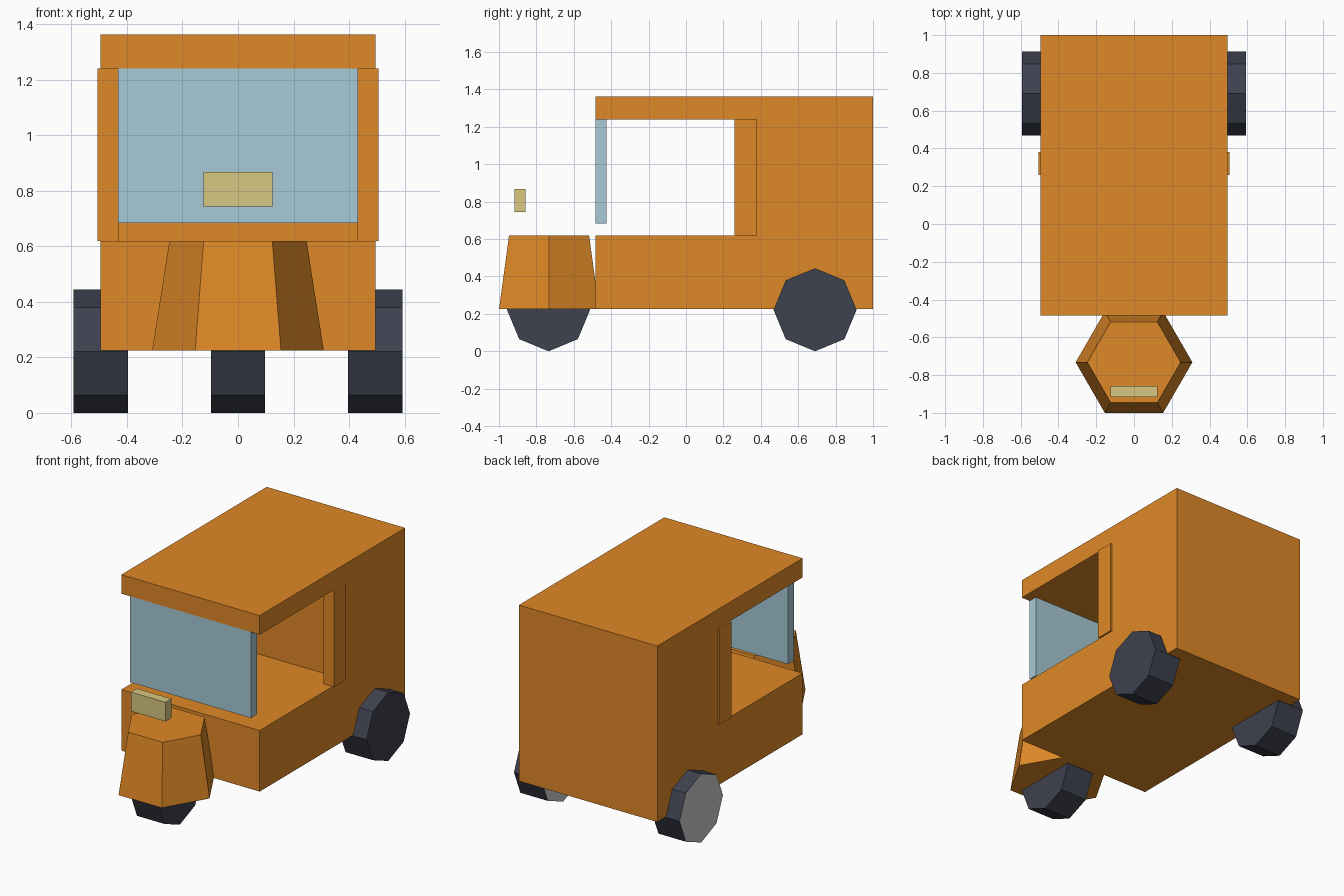
import bpy, bmesh
from math import sin, cos, tau

if "Cube" in bpy.data.objects:
    bpy.data.objects.remove(bpy.data.objects["Cube"])


def material(name, rgb):
    m = bpy.data.materials.new(name)
    m.diffuse_color = (*rgb, 1)
    m.use_nodes = True
    m.node_tree.nodes["Principled BSDF"].inputs["Base Color"].default_value = m.diffuse_color
    return m


ORANGE = material("orange paint", (0.74, 0.25, 0.02))
GLASS = material("pale glass", (0.39, 0.59, 0.67))
LAMP = material("cream lamp", (0.69, 0.58, 0.22))
TYRE = material("dark tyre", (0.048, 0.054, 0.077))
HUB = material("light grey", (0.55, 0.55, 0.55))


def loft(name, start, end, *mats):
    """Closed solid between two matching outlines; a second material goes on the start cap."""
    bm = bmesh.new()
    a = [bm.verts.new(p) for p in start]
    b = [bm.verts.new(p) for p in end]
    cap = bm.faces.new(a)
    bm.faces.new(b[::-1])
    n = len(a)
    for i in range(n):
        j = (i + 1) % n
        bm.faces.new((a[j], a[i], b[i], b[j]))
    cap.material_index = len(mats) - 1
    bmesh.ops.recalc_face_normals(bm, faces=bm.faces)
    me = bpy.data.meshes.new(name)
    bm.to_mesh(me)
    bm.free()
    for m in mats:
        me.materials.append(m)
    ob = bpy.data.objects.new(name, me)
    bpy.context.collection.objects.link(ob)
    return ob


def side_prism(name, profile, x0, x1, *mats):
    """Extrude a (y, z) profile along x."""
    return loft(name, [(x0, y, z) for y, z in profile],
                [(x1, y, z) for y, z in profile], *mats)


def box(name, x, y, z, mat):
    return side_prism(name, [(y[0], z[0]), (y[1], z[0]), (y[1], z[1]), (y[0], z[1])],
                      x[0], x[1], mat)


def ngon(n, r, cx, cy):
    return [(cx + r * cos(tau * i / n), cy + r * sin(tau * i / n)) for i in range(n)]


# Cab: floor tub, solid rear compartment and roof in one side profile
side_prism("cab_body", [(-0.485, 0.225), (1.0, 0.225), (1.0, 1.363), (-0.485, 1.363),
                        (-0.485, 1.24), (0.38, 1.24), (0.38, 0.62), (-0.485, 0.62)],
           -0.495, 0.495, ORANGE)

# Door posts
for side, s in (("left", -1), ("right", 1)):
    box(side + "_door_post", sorted((s * 0.43, s * 0.506)), (0.26, 0.38), (0.62, 1.24), ORANGE)

# Windscreen
box("windscreen", (-0.432, 0.432), (-0.485, -0.425), (0.684, 1.24), GLASS)

# Tapered hexagonal nose over the front wheel
loft("nose", [(x, y, 0.225) for x, y in ngon(6, 0.309, 0, -0.732)],
     [(x, y, 0.62) for x, y in ngon(6, 0.247, 0, -0.732)], ORANGE)

# Headlamp bar
box("headlamp", (-0.124, 0.124), (-0.917, -0.857), (0.744, 0.868), LAMP)

# Eight-sided wheels
for name, x, y in (("front_wheel", 0, -0.735), ("left_rear_wheel", -0.494, 0.69),
                   ("right_rear_wheel", 0.494, 0.69)):
    side_prism(name, ngon(8, 0.222, y, 0.222), x - 0.098, x + 0.098, TYRE, HUB)
